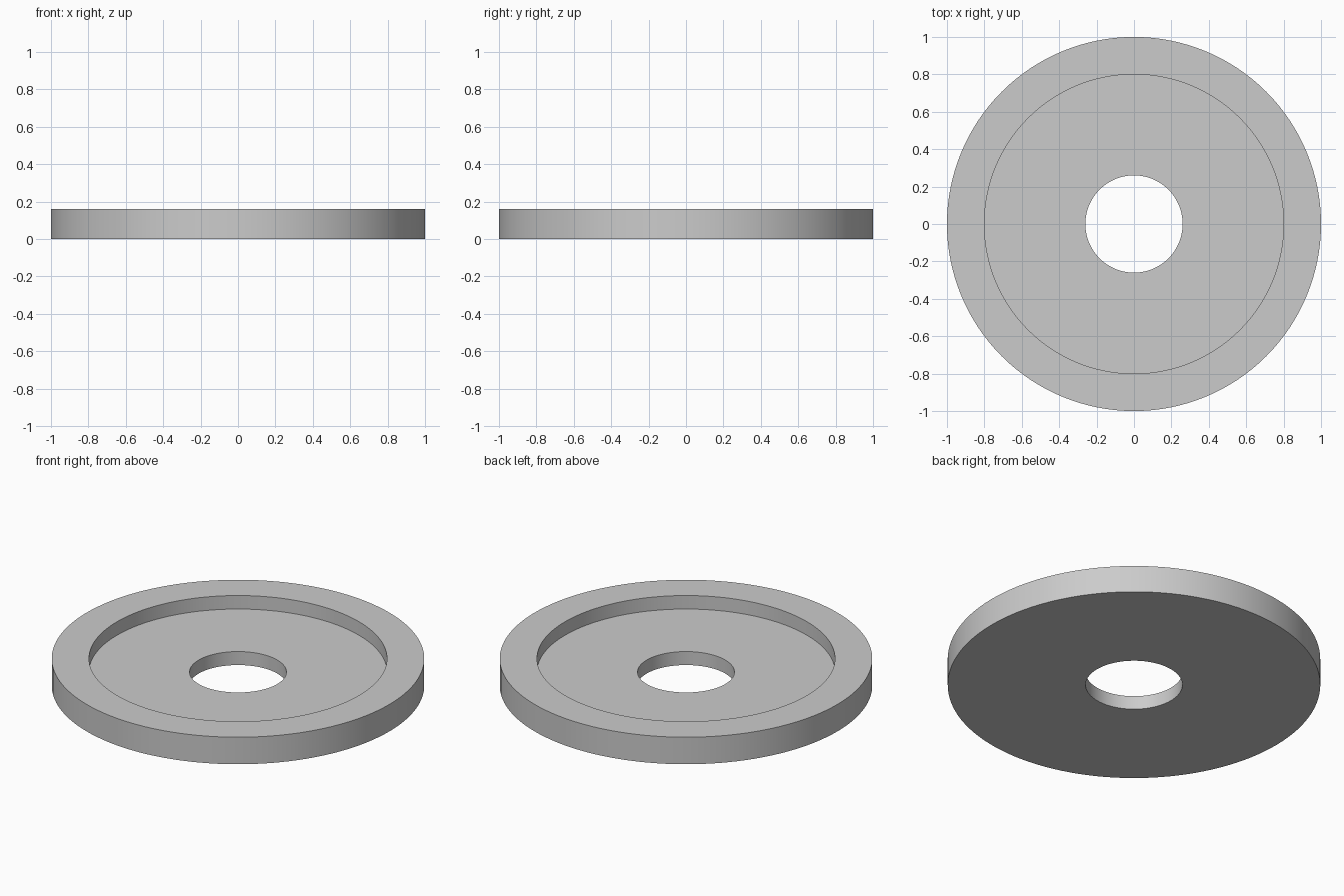
import bpy
import bmesh
import math

cube = bpy.data.objects.get("Cube")
if cube:
    bpy.data.objects.remove(cube, do_unlink=True)

SEGMENTS = 128
OUTER, RECESS, HOLE = 1.0, 0.8, 0.26
HEIGHT, FLOOR = 0.16, 0.08

# Plain grey material
grey = bpy.data.materials.new("grey")
grey.use_nodes = True
grey.diffuse_color = (0.6, 0.6, 0.6, 1)
grey.node_tree.nodes["Principled BSDF"].inputs["Base Color"].default_value = grey.diffuse_color

# Closed cross-section (radius, height) of the washer with its raised rim
profile = [(HOLE, 0), (OUTER, 0), (OUTER, HEIGHT),
           (RECESS, HEIGHT), (RECESS, FLOOR), (HOLE, FLOOR)]

# Revolve the cross-section about the z axis
bm = bmesh.new()
verts = [bm.verts.new((r, 0, z)) for r, z in profile]
edges = [bm.edges.new((v, verts[(i + 1) % len(verts)])) for i, v in enumerate(verts)]
bmesh.ops.spin(bm, geom=verts + edges, cent=(0, 0, 0), axis=(0, 0, 1),
               angle=math.tau, steps=SEGMENTS, use_merge=True)
bmesh.ops.remove_doubles(bm, verts=bm.verts, dist=0.0001)
bmesh.ops.recalc_face_normals(bm, faces=bm.faces)

mesh = bpy.data.meshes.new("recessed_ring")
bm.to_mesh(mesh)
bm.free()
mesh.materials.append(grey)
ring = bpy.data.objects.new("recessed_ring", mesh)
bpy.context.collection.objects.link(ring)

# Smooth round walls with crisp rims
bpy.ops.object.select_all(action="DESELECT")
ring.select_set(True)
bpy.context.view_layer.objects.active = ring
bpy.ops.object.shade_smooth_by_angle(angle=math.radians(30))
